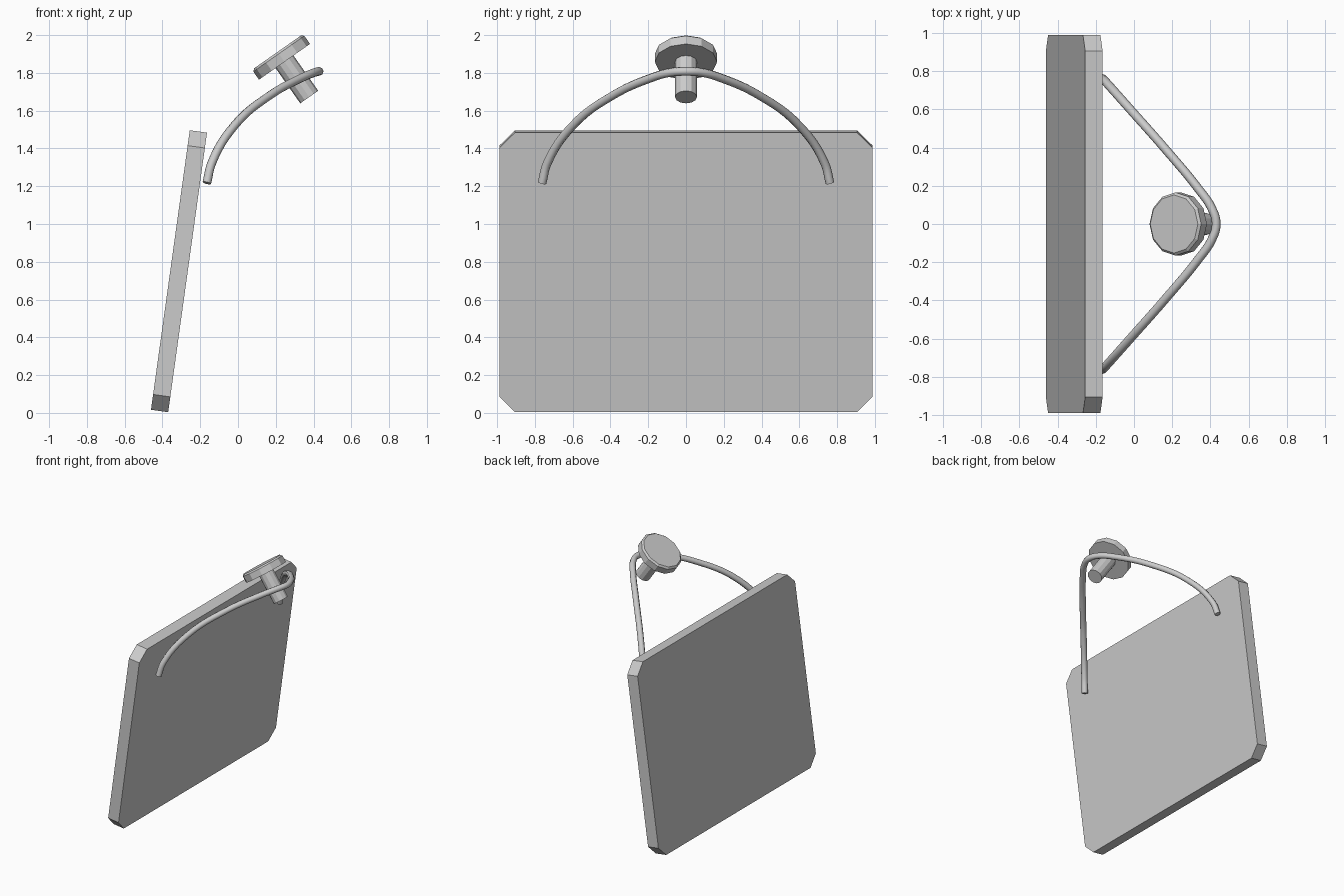
import bpy, bmesh, math
from mathutils import Matrix, Vector

if "Cube" in bpy.data.objects:
    bpy.data.objects.remove(bpy.data.objects["Cube"])


def add_object(name, bm, matrix):
    bmesh.ops.recalc_face_normals(bm, faces=bm.faces)
    bm.transform(matrix)
    me = bpy.data.meshes.new(name)
    bm.to_mesh(me)
    bm.free()
    ob = bpy.data.objects.new(name, me)
    bpy.context.collection.objects.link(ob)
    return ob


def placed(x, z, degrees):
    return Matrix.Translation((x, 0, z)) @ Matrix.Rotation(math.radians(degrees), 4, 'Y')


# Sign board: leaning slab with clipped corners
HY, HZ, HT, CUT = 0.988, 0.747, 0.046, 0.082
corner = [(HY, HZ - CUT), (HY - CUT, HZ)]
outline = (corner + [(-y, z) for y, z in reversed(corner)]
           + [(-y, -z) for y, z in corner] + [(y, -z) for y, z in reversed(corner)])
bm = bmesh.new()
face = bm.faces.new([bm.verts.new((-HT, y, z)) for y, z in outline])
ext = bmesh.ops.extrude_face_region(bm, geom=[face])
bmesh.ops.translate(bm, vec=(2 * HT, 0, 0),
                    verts=[g for g in ext['geom'] if isinstance(g, bmesh.types.BMVert)])
add_object("sign_board", bm, placed(-0.3125, 0.75, 7.9))


# Peg parts: closed 12-sided profiles stacked along the tilted peg axis
def lathe(name, profile, matrix, sides=12):
    bm = bmesh.new()
    rings = [[bm.verts.new((r * math.cos(2 * math.pi * i / sides),
                            r * math.sin(2 * math.pi * i / sides), h))
              for i in range(sides)] for r, h in profile]
    for a, b in zip(rings, rings[1:]):
        for i in range(sides):
            j = (i + 1) % sides
            bm.faces.new((a[i], a[j], b[j], b[i]))
    bm.faces.new(rings[0])
    bm.faces.new(rings[-1])
    return add_object(name, bm, matrix)


peg = placed(0.377, 1.672, -35)
lathe("peg_shaft", [(0.058, 0), (0.058, 0.24)], peg)
lathe("peg_head", [(0.165, 0.228), (0.165, 0.28), (0.152, 0.292)], peg)

# Hanging cord: half path mirrored over y, looped round the peg
half = [(-0.165, 0.762, 1.217), (-0.14, 0.735, 1.32), (-0.02, 0.60, 1.52),
        (0.17, 0.385, 1.682), (0.34, 0.18, 1.775), (0.405, 0.085, 1.802)]
path = half + [(0.43, 0, 1.808)] + [(x, -y, z) for x, y, z in reversed(half)]
curve = bpy.data.curves.new("hanging_cord", 'CURVE')
curve.dimensions = '3D'
curve.bevel_depth = 0.023
curve.bevel_resolution = 2
curve.resolution_u = 6
curve.use_fill_caps = True
spline = curve.splines.new('BEZIER')
spline.bezier_points.add(len(path) - 1)
for point, co in zip(spline.bezier_points, path):
    point.co = co
    point.handle_left_type = point.handle_right_type = 'AUTO'
cord = bpy.data.objects.new("hanging_cord", curve)
bpy.context.collection.objects.link(cord)
bpy.context.view_layer.objects.active = cord
cord.select_set(True)
bpy.ops.object.convert(target='MESH')
bpy.ops.object.shade_smooth_by_angle(angle=math.radians(50))
